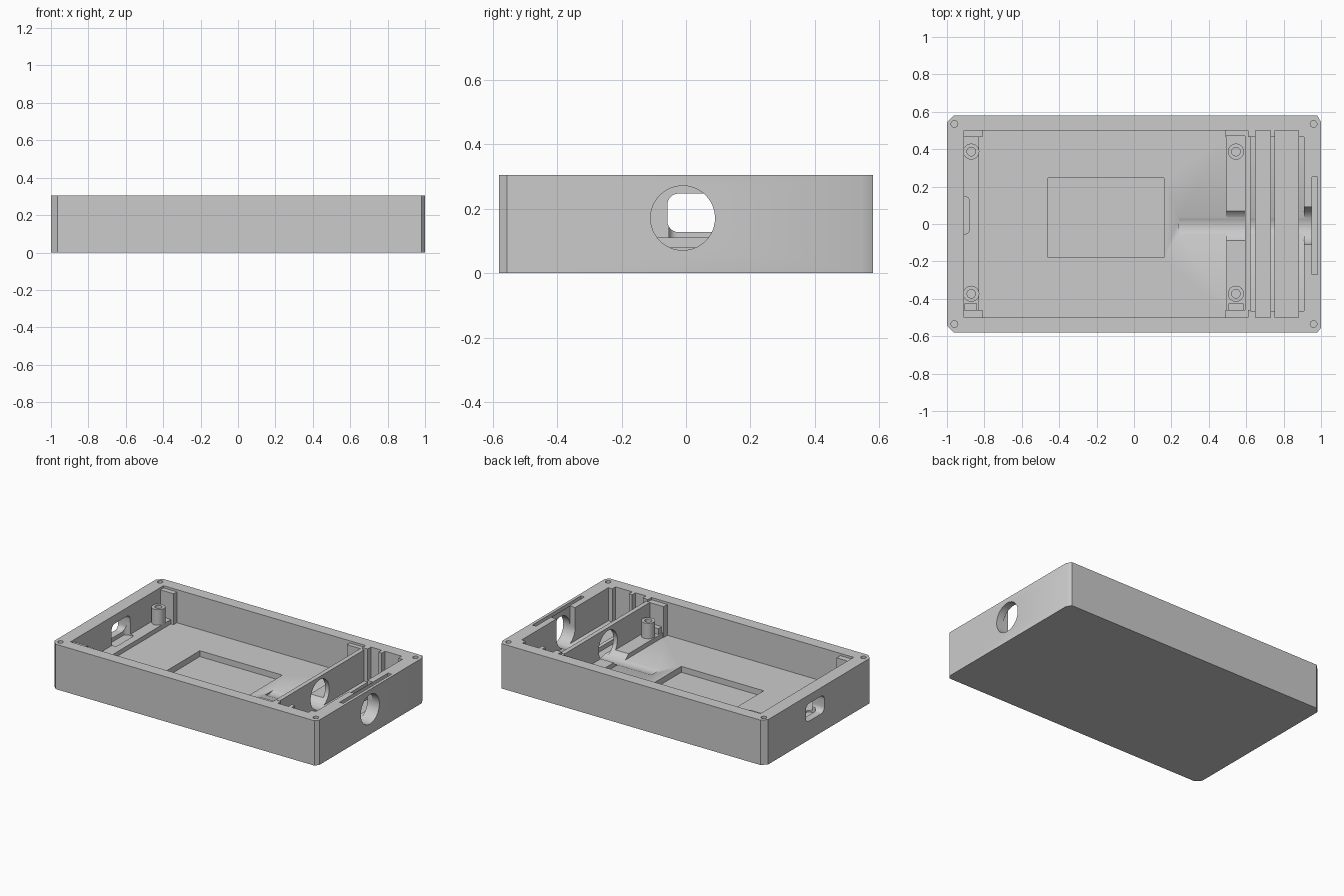
import bpy, bmesh, math
from mathutils import Matrix

if "Cube" in bpy.data.objects:
    bpy.data.objects.remove(bpy.data.objects["Cube"])

grey = bpy.data.materials.new("plain grey")
grey.diffuse_color = (0.6, 0.6, 0.6, 1)
grey.use_nodes = True
grey.node_tree.nodes["Principled BSDF"].inputs["Base Color"].default_value = grey.diffuse_color


def make(name, bm):
    bmesh.ops.recalc_face_normals(bm, faces=bm.faces)
    me = bpy.data.meshes.new(name)
    bm.to_mesh(me)
    bm.free()
    ob = bpy.data.objects.new(name, me)
    bpy.context.collection.objects.link(ob)
    me.materials.append(grey)
    return ob


def box(name, x0, x1, y0, y1, z0, z1):
    bm = bmesh.new()
    m = Matrix.Translation(((x0 + x1) / 2, (y0 + y1) / 2, (z0 + z1) / 2))
    bmesh.ops.create_cube(bm, size=1, matrix=m @ Matrix.Diagonal((x1 - x0, y1 - y0, z1 - z0, 1)))
    return make(name, bm)


def prism(name, pts, height):
    """Extrude a list of 3D points along the vector height."""
    bm = bmesh.new()
    f = bm.faces.new([bm.verts.new(p) for p in pts])
    ext = bmesh.ops.extrude_face_region(bm, geom=[f], use_keep_orig=True)
    bmesh.ops.translate(bm, vec=height, verts=[v for v in ext["geom"] if isinstance(v, bmesh.types.BMVert)])
    return make(name, bm)


def ring(r, n):
    return [(r * math.cos(2 * math.pi * i / n), r * math.sin(2 * math.pi * i / n)) for i in range(n)]


def rounded(cx, cy, w, h, r):
    """Rounded rectangle with half sizes w, h."""
    pts = []
    for q, (sx, sy) in enumerate([(1, 1), (-1, 1), (-1, -1), (1, -1)]):
        for i in range(7):
            a = math.pi / 2 * (q + i / 6)
            pts.append((cx + sx * (w - r) + r * math.cos(a), cy + sy * (h - r) + r * math.sin(a)))
    return pts


def tube_x(name, x0, x1, y, z, r, n=48):
    return prism(name, [(x0, y + a, z + b) for a, b in ring(r, n)], (x1 - x0, 0, 0))


def tube_z(name, x, y, z0, z1, r, n=24):
    return prism(name, [(x + a, y + b, z0) for a, b in ring(r, n)], (0, 0, z1 - z0))


def cut(ob, cutter):
    cutter.hide_render = True
    mod = ob.modifiers.new("cut", 'BOOLEAN')
    mod.operation = 'DIFFERENCE'
    mod.solver = 'EXACT'
    mod.object = cutter
    bpy.context.view_layer.objects.active = ob
    bpy.ops.object.modifier_apply(modifier=mod.name)
    bpy.data.objects.remove(cutter, do_unlink=True)


TOP, OVER = 0.305, 0.4
FLOOR, LEDGE = 0.08, 0.11

# Solid body with chamfered corners
body = prism("case_body", [(-1, -.545, 0), (-.965, -.58, 0), (.98, -.58, 0), (1, -.555, 0),
                           (1, .545, 0), (.98, .58, 0), (-.965, .58, 0), (-1, .545, 0)], (0, 0, TOP))

# Cavities: x0, x1, y0, y1, bottom
for c in [(-.83, .495, -.46, .465, FLOOR),     # main floor
          (-.81, .49, -.5, .5, FLOOR),         # main side walls
          (-.91, -.80, -.46, .465, LEDGE),     # left ledge
          (.48, .593, -.46, .47, LEDGE),       # ledge before the partition
          (.623, .91, -.465, .465, .08),       # end bay
          (.65, .73, -.5, .5, .05),            # narrow groove
          (.755, .88, -.5, .5, .05),           # wide groove
          (-.46, .16, -.178, .247, .04),       # floor pocket
          (.953, .98, -.27, .25, .283),        # rim slot
          (.57, .64, -.46, .465, .292)]:       # lowered partition top
    cut(body, box("cavity_cutter", *c, OVER))

# Lowered corner blocks
for x0, x1 in [(-.91, -.80), (.48, .61)]:
    for y0, y1 in [(.455, .5), (-.5, -.455)]:
        cut(body, box("block_cutter", x0, x1, y0, y1, .29, OVER))

# Round bore through end wall, partition, ledge and into the floor
cut(body, tube_x("bore_cutter", .24, 1.1, -.01, .171, .1))
cut(body, box("notch_cutter", .90, .95, -.11, .09, .171, OVER))

# Rounded connector opening in the left wall and its recess in the ledge
opening = rounded(.042, .187, .1, .06, .035)
cut(body, prism("connector_cutter", [(-1.1, y, z) for y, z in opening], (.2, 0, 0)))
recess = rounded(-.915, .047, .035, .1, .025)
cut(body, prism("recess_cutter", [(x, y, .1) for x, y in recess], (0, 0, .09)))

# Screw holes in the rim corners
for x in (-.96, .96):
    for y in (-.535, .535):
        cut(body, tube_z("screw_cutter", x, y, .2, OVER, .018, 16))

# Board standoffs with screw holes
posts = []
for x, y in [(-.87, .387), (.545, .387), (.545, -.373), (-.87, -.373)]:
    post = tube_z("standoff", x, y, LEDGE - .01, .215, .043)
    cut(post, tube_z("hole_cutter", x, y, .14, OVER, .023))
    posts.append(post)

# Small support blocks beside the front standoffs
box("support_block_left", -.905, -.84, -.465, -.425, LEDGE - .01, .15)
box("support_block_right", .505, .585, -.465, -.425, LEDGE - .01, .15)

# Smooth the rounded surfaces, keep the edges sharp
bpy.ops.object.select_all(action='DESELECT')
for ob in [body] + posts:
    ob.select_set(True)
bpy.context.view_layer.objects.active = body
bpy.ops.object.shade_smooth_by_angle(angle=math.radians(30))
